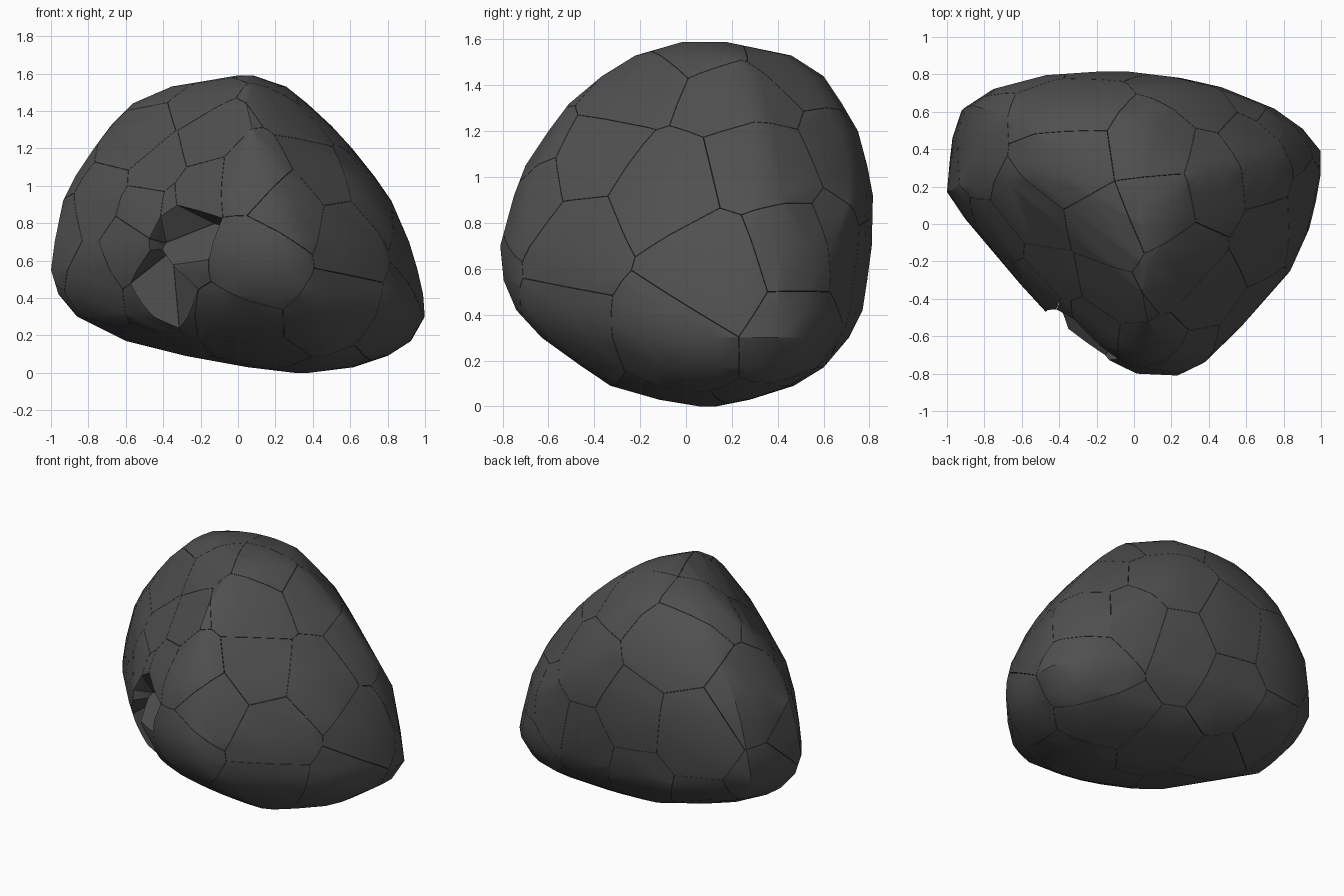
import bpy, bmesh
from math import radians
from mathutils import Vector
from mathutils.bvhtree import BVHTree

if "Cube" in bpy.data.objects:
    bpy.data.objects.remove(bpy.data.objects["Cube"])

# plan outline of the boulder (rounded triangle, x / y)
OUTLINE = [(-1, .18), (-.985, .35), (-.97, .48), (-.92, .63), (-.76, .73), (-.47, .8), (-.15, .82),
           (.03, .82), (.3, .79), (.53, .74), (.75, .65), (.87, .56), (.97, .42), (1, .28), (.97, .1),
           (.93, -.08), (.84, -.29), (.61, -.56), (.41, -.76), (.28, -.82), (.05, -.81), (-.1, -.74),
           (-.25, -.64), (-.45, -.49), (-.6, -.33), (-.9, .03)]
# heights: z, x min, x max, y min, y max
LEVELS = [(0, .3, .38, .06, .13), (.03, .05, .62, -.12, .28), (.09, -.28, .8, -.33, .47),
          (.17, -.6, .925, -.45, .6), (.3, -.86, 1, -.63, .71), (.42, -.96, .99, -.74, .77),
          (.55, -1, .96, -.795, .79), (.7, -.98, .915, -.81, .81), (.92, -.935, .82, -.75, .815),
          (1.05, -.87, .73, -.7, .79), (1.2, -.77, .61, -.6, .75), (1.32, -.69, .5, -.51, .68),
          (1.44, -.57, .37, -.38, .6), (1.53, -.36, .26, -.24, .46), (1.59, 0, .08, -.02, .17)]

CENTRE = Vector((0, .08, .75))
GAP = .001


def shaped(x, y, z):
    """Outline point as it varies with height, in a -1..1 square."""
    p = Vector((x, y / .82))
    if z < .45:                                   # underside
        t = (.45 - z) / .45
        if x < 0 and y < 0:                       # full front left
            p = p.lerp(p.normalized(), .8 * t)
        elif x < 0:                               # tucked-in back left
            p = p.lerp(p.normalized() * .95, t) if x > -.98 and y < .79 else p
        elif x > .4 and y > .3:                   # full back right
            p *= 1 + .08 * t
            p = Vector((min(p.x, 1), min(p.y, 1)))
        else:
            p = p.lerp(p.normalized(), .1 * t)
    elif z > .8:                                  # upper part: flattened front left
        over = -(p.x + p.y) - (1.05 - .6 * (z - .8))
        if over > 0:
            p += Vector((over, over)) / 2
        over = p.x + p.y - (1.47 - .2 * (z - .8))
        if over > 0:
            p -= Vector((over, over)) / 2
    return p


def boulder():
    """Whole convex boulder, lofted from scaled plan outlines."""
    bm = bmesh.new()
    for z, x0, x1, y0, y1 in LEVELS:
        for x, y in OUTLINE:
            p = shaped(x, y, z)
            bm.verts.new(((x0 + x1) / 2 + p.x * (x1 - x0) / 2,
                          (y0 + y1) / 2 + p.y * (y1 - y0) / 2, z))
    out = bmesh.ops.convex_hull(bm, input=bm.verts)
    loose = {g for g in out["geom_interior"] + out["geom_unused"] if isinstance(g, bmesh.types.BMVert)}
    bmesh.ops.delete(bm, geom=list(loose), context='VERTS')
    bmesh.ops.recalc_face_normals(bm, faces=bm.faces)
    for f in bm.faces:
        f.smooth = True
    return bm


base = boulder()
tree = BVHTree.FromBMesh(base)


def seed(a, b, view, depth=.9):
    """Point just under the surface, picked in one of the straight views."""
    start, way = {'front': ((a, -4, b), (0, 1, 0)), 'back': ((a, 4, b), (0, -1, 0)),
                  'right': ((4, a, b), (-1, 0, 0)), 'left': ((-4, a, b), (1, 0, 0)),
                  'top': ((a, b, 4), (0, 0, -1)), 'below': ((a, b, -4), (0, 0, 1))}[view]
    hit = tree.ray_cast(Vector(start), Vector(way))[0]
    return CENTRE.lerp(hit, depth)


# shard positions per view
SHARDS = {
    'front': [(.1, .6), (-.2, .98), (.1, 1.05), (-.14, 1.27), (-.43, 1.08), (-.54, .86),
              (-.62, .68), (-.77, .9), (-.8, .48), (-.55, 1.28), (.27, .9), (-.03, .28)],
    'right': [(-.1, .95), (.35, 1.05), (.5, .65), (.12, .55), (-.42, 1.08), (-.5, .68),
              (-.05, .25), (-.52, .33), (.52, .28)],
    'left': [(.2, .7), (.42, .45), (.42, 1.0)],
    'top': [(-.37, .35), (-.16, -.02), (.1, .42), (.14, .1), (.42, .22), (.25, -.2), (-.36, .62)],
    'back': [(-.6, .75), (-.15, .8), (.25, .55), (.3, 1.05), (.6, .65), (-.2, .4), (-.6, .3)],
    'below': [(-.35, -.05), (.1, -.25), (.5, .0), (.1, .3), (.6, .35), (-.4, .35)],
}
CHIPS = [(-.3, .75), (-.41, .43)]          # broken-out shards on the front left
BEHIND = [(-.33, .88), (-.48, .36), (-.32, .38), (-.27, .62)]   # shards showing inside the chips

seeds = [seed(a, b, v) for v, pts in SHARDS.items() for a, b in pts]
seeds += [seed(a, b, 'front', .77) for a, b in BEHIND]
seeds += [CENTRE, CENTRE + Vector((.35, .1, -.2)), CENTRE + Vector((-.4, .15, 0))]
kept = len(seeds)
seeds += [seed(a, b, 'front', .92) for a, b in CHIPS]

stone = bpy.data.materials.new("dark_stone")
stone.diffuse_color = (.08, .08, .08, 1)
stone.use_nodes = True
stone.node_tree.nodes["Principled BSDF"].inputs["Base Color"].default_value = stone.diffuse_color

# cut one closed cell per shard with hairline gaps, leaving the chipped ones out
for i in range(kept):
    s = seeds[i]
    bm = base.copy()
    others = sorted((o for o in seeds if (o - s).length > 1e-4), key=lambda o: (o - s).length)
    for o in others:
        n = (o - s).normalized()
        cut = bmesh.ops.bisect_plane(bm, geom=bm.verts[:] + bm.edges[:] + bm.faces[:], dist=1e-5,
                                     plane_co=(s + o) / 2 - n * GAP, plane_no=n, clear_outer=True)
        rim = [e for e in cut["geom_cut"] if isinstance(e, bmesh.types.BMEdge) and e.is_boundary]
        if rim:
            for f in bmesh.ops.holes_fill(bm, edges=rim, sides=0)["faces"]:
                f.smooth = False
    if len(bm.faces) > 3:
        bmesh.ops.recalc_face_normals(bm, faces=bm.faces)
        mesh = bpy.data.meshes.new("rock_shard")
        bm.to_mesh(mesh)
        mesh.set_sharp_from_angle(angle=radians(32))
        mesh.materials.append(stone)
        ob = bpy.data.objects.new("rock_shard_%02d" % (i + 1), mesh)
        bpy.context.collection.objects.link(ob)
    bm.free()
base.free()
